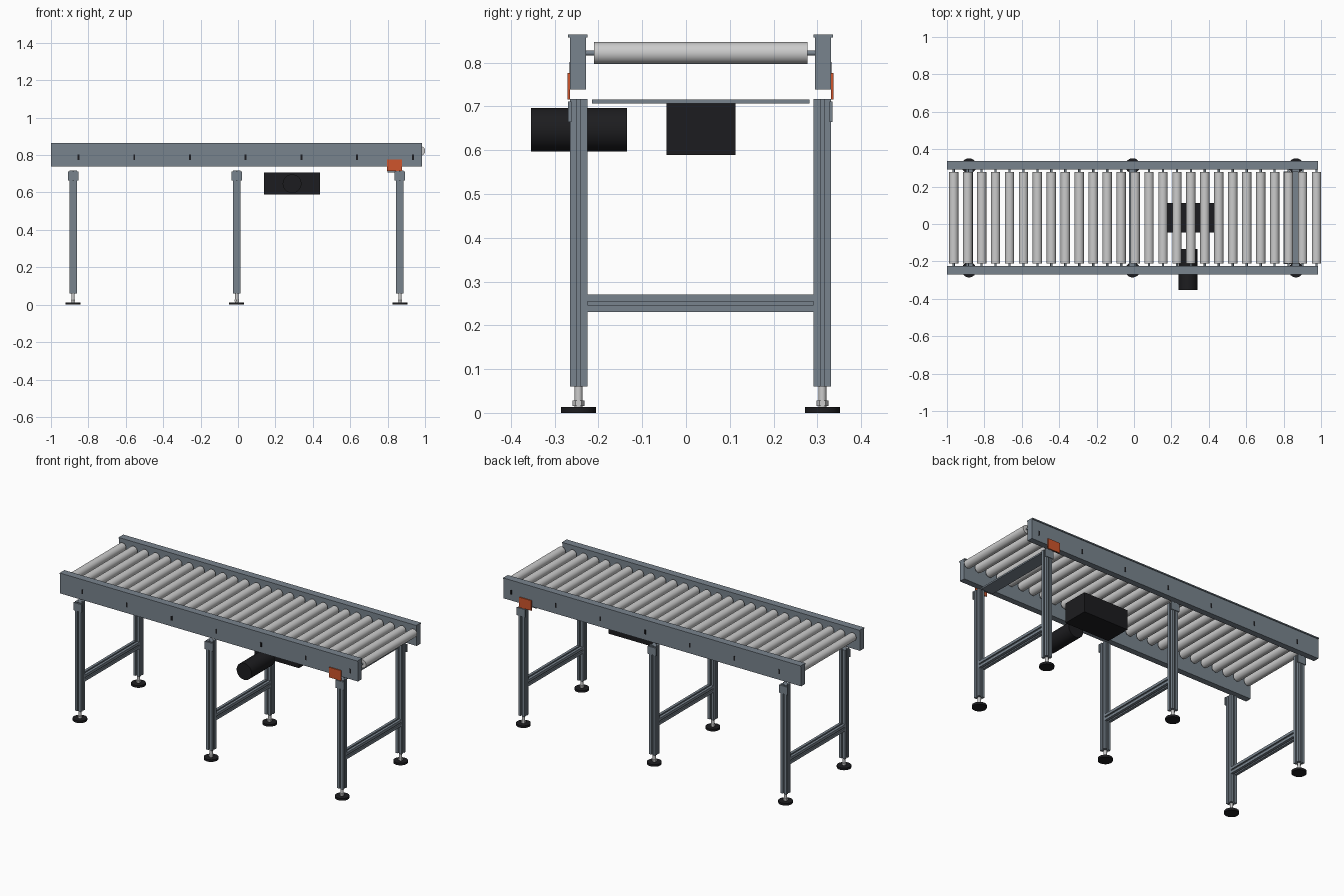
import bpy, bmesh, math
from mathutils import Matrix

if "Cube" in bpy.data.objects:
    bpy.data.objects.remove(bpy.data.objects["Cube"])

def mat(name, r, g, b):
    m = bpy.data.materials.new(name)
    m.diffuse_color = (r, g, b, 1)
    m.use_nodes = True
    m.node_tree.nodes["Principled BSDF"].inputs["Base Color"].default_value = m.diffuse_color
    return m

STEEL = mat("slate_steel", 0.19, 0.23, 0.27)
ROLLER = mat("roller_steel", 0.55, 0.56, 0.57)
BLACK = mat("black", 0.012, 0.012, 0.014)
ORANGE = mat("orange", 0.62, 0.09, 0.025)

def finish(bm, name, material, smooth=False):
    bmesh.ops.recalc_face_normals(bm, faces=bm.faces)
    me = bpy.data.meshes.new(name)
    bm.to_mesh(me)
    bm.free()
    me.materials.append(material)
    ob = bpy.data.objects.new(name, me)
    bpy.context.collection.objects.link(ob)
    if smooth:
        bpy.ops.object.select_all(action='DESELECT')
        ob.select_set(True)
        bpy.context.view_layer.objects.active = ob
        bpy.ops.object.shade_smooth_by_angle(angle=math.radians(35))
    return ob

def box(name, x, y, z, material):
    bm = bmesh.new()
    bmesh.ops.create_cube(bm, size=1)
    for v in bm.verts:
        for i, (lo, hi) in enumerate((x, y, z)):
            v.co[i] = lo if v.co[i] < 0 else hi
    return finish(bm, name, material)

def add_cyl(bm, axis, a, b, lo, hi, r, n=32):
    # axis 'Z': (a, b) = x, y    axis 'Y': (a, b) = x, z
    mid = (lo + hi) / 2
    if axis == 'Z':
        m = Matrix.Translation((a, b, mid))
    else:
        m = Matrix.Translation((a, mid, b)) @ Matrix.Rotation(math.pi / 2, 4, 'X')
    bmesh.ops.create_cone(bm, cap_ends=True, segments=n, radius1=r, radius2=r,
                          depth=hi - lo, matrix=m)

def cyls(name, material, *specs):
    bm = bmesh.new()
    for s in specs:
        add_cyl(bm, *s)
    return finish(bm, name, material, True)

def slotted_bar(name, matrix, length):
    # square extrusion with a T-slot groove down each side
    h, g, d = 0.02, 0.004, 0.007
    side = [(-h, -h), (-g, -h), (-g, -h + d), (g, -h + d), (g, -h)]
    pts = []
    for k in range(4):
        c, s = round(math.cos(k * math.pi / 2)), round(math.sin(k * math.pi / 2))
        pts += [(c * x - s * y, s * x + c * y) for x, y in side]
    bm = bmesh.new()
    f = bm.faces.new([bm.verts.new((x, y, 0)) for x, y in pts])
    ext = bmesh.ops.extrude_face_region(bm, geom=[f])
    for v in ext['geom']:
        if isinstance(v, bmesh.types.BMVert):
            v.co.z += length
    bm.transform(matrix)
    return finish(bm, name, STEEL)

CY = 0.033                       # centre line of the conveyor bed
LEG_X = (-0.882, -0.007, 0.866)
SIDES = (("front", -1), ("back", 1))

def span(side, d0, d1):
    return tuple(sorted((CY + side * d0, CY + side * d1)))

# side rails with cap flange, slots and orange sensor brackets
for label, s in SIDES:
    box(f"{label}_rail", (-1, 0.985), span(s, 0.262, 0.298), (0.739, 0.857), STEEL)
    box(f"{label}_rail_cap", (-1, 0.985), span(s, 0.258, 0.303), (0.857, 0.864), STEEL)
    for i in range(7):
        x = -0.853 + i * 0.298
        box(f"{label}_rail_slot_{i}", (x - 0.005, x + 0.005), span(s, 0.294, 0.2995),
            (0.775, 0.802), BLACK)
    box(f"{label}_orange_bracket", (0.796, 0.876), span(s, 0.298, 0.304), (0.716, 0.777), ORANGE)

# rollers with axle
for i in range(27):
    x = -0.964 + i * 0.0746
    cyls(f"roller_{i}", ROLLER, ('Y', x, 0.822, -0.21, 0.277, 0.025))
    cyls(f"roller_axle_{i}", STEEL, ('Y', x, 0.822, -0.23, 0.296, 0.006, 12))

# leg frames
for i, x in enumerate(LEG_X):
    for label, s in SIDES:
        y = CY + s * 0.2785
        slotted_bar(f"{label}_leg_{i}", Matrix.Translation((x, y, 0.06)), 0.657)
        box(f"{label}_leg_clamp_{i}", (x - 0.028, x + 0.028), span(s, 0.295, 0.302),
            (0.664, 0.711), STEEL)
        cyls(f"{label}_foot_pad_{i}", BLACK, ('Z', x, y, 0, 0.013, 0.04))
        cyls(f"{label}_foot_stem_{i}", ROLLER, ('Z', x, y, 0.012, 0.062, 0.009, 16),
             ('Z', x, y, 0.016, 0.028, 0.0135, 6))
    slotted_bar(f"cross_bar_{i}", Matrix.Translation((x, 0.292, 0.25))
                @ Matrix.Rotation(math.pi / 2, 4, 'X'), 0.517)

# under-bed plate, gearbox and motor
box("under_plate", (0.80, 0.88), (-0.215, 0.282), (0.707, 0.716), STEEL)
box("gearbox", (0.14, 0.438), (-0.045, 0.113), (0.589, 0.708), BLACK)
cyls("motor", BLACK, ('Y', 0.289, 0.647, -0.354, -0.135, 0.05, 48))
